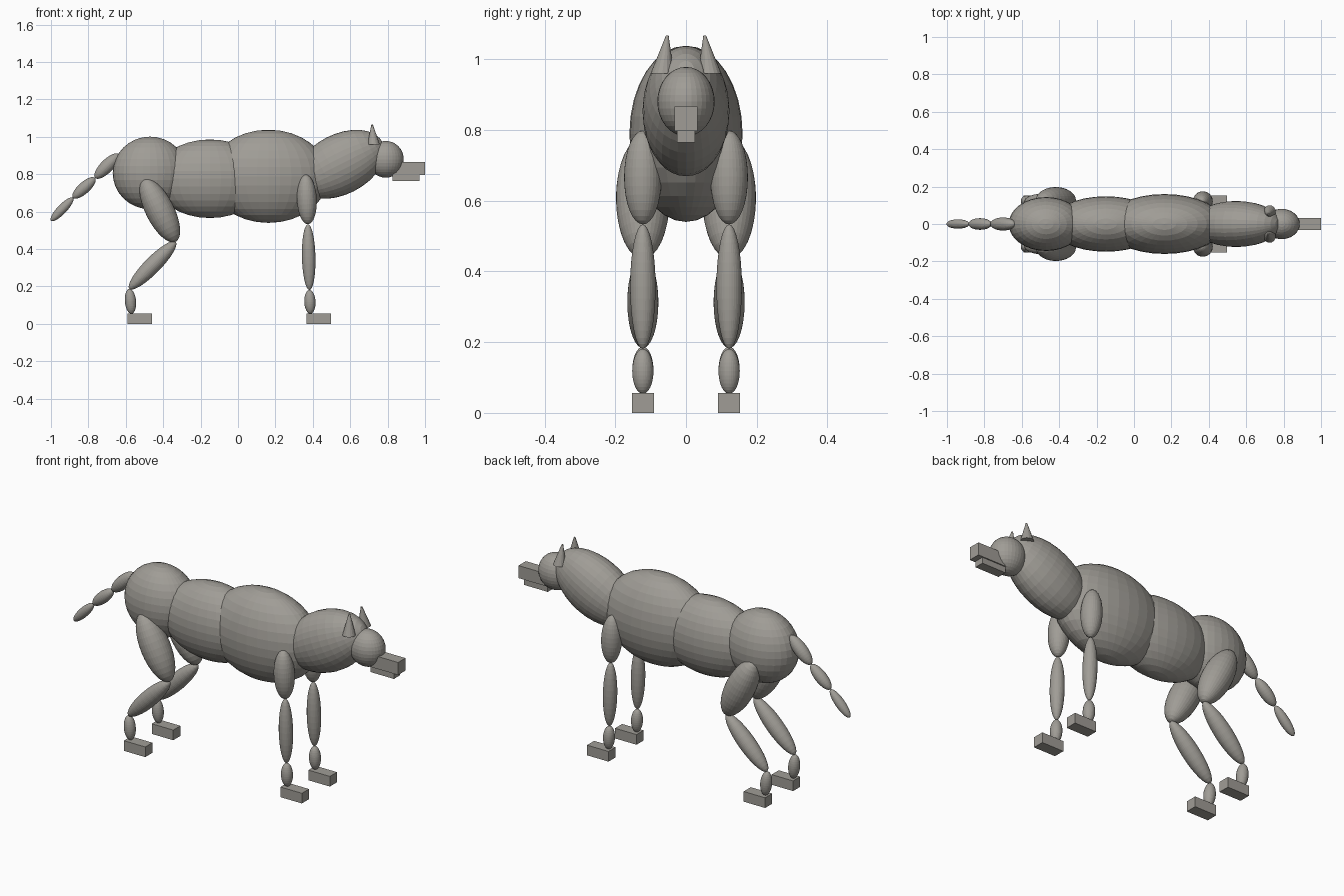
import bpy
import bmesh
from mathutils import Vector, Matrix

if "Cube" in bpy.data.objects:
    bpy.data.objects.remove(bpy.data.objects["Cube"], do_unlink=True)

# One warm grey for the whole animal
grey = bpy.data.materials.new("warm_grey")
grey.use_nodes = True
colour = (0.35, 0.335, 0.305, 1)
grey.diffuse_color = colour
grey.node_tree.nodes["Principled BSDF"].inputs["Base Color"].default_value = colour


def finish(name, bm):
    mesh = bpy.data.meshes.new(name)
    bm.to_mesh(mesh)
    bm.free()
    mesh.materials.append(grey)
    obj = bpy.data.objects.new(name, mesh)
    bpy.context.collection.objects.link(obj)
    return obj


def ellipsoid(name, centre, radii, turn=Matrix()):
    bm = bmesh.new()
    matrix = Matrix.Translation(centre) @ turn @ Matrix.Diagonal((*radii, 1))
    bmesh.ops.create_uvsphere(bm, u_segments=32, v_segments=16, radius=1, matrix=matrix)
    return finish(name, bm)


def segment(name, start, end, radius, width=None):
    """Ellipsoid stretched between two joints; width is its radius along y."""
    start, end = Vector(start), Vector(end)
    along = (end - start).normalized()
    side = Vector((0, 1, 0))
    turn = Matrix((side.cross(along), side, along)).transposed().to_4x4()
    radii = (radius, width or radius, (end - start).length / 2)
    return ellipsoid(name, (start + end) / 2, radii, turn)


def box(name, low, high):
    low, high = Vector(low), Vector(high)
    bm = bmesh.new()
    matrix = Matrix.Translation((low + high) / 2) @ Matrix.Diagonal((*(high - low), 1))
    bmesh.ops.create_cube(bm, size=1, matrix=matrix)
    return finish(name, bm)


def ear(name, side):
    bm = bmesh.new()
    bmesh.ops.create_cone(bm, cap_ends=True, segments=16, radius1=0.033, radius2=0.004,
                          depth=0.107, matrix=Matrix.Translation((0.725, side * 0.067, 1.013)))
    # Lean the tip inwards and back
    for v in bm.verts:
        if v.co.z > 1.013:
            v.co += Vector((-0.008, -side * 0.014, 0))
    return finish(name, bm)


# Trunk
ellipsoid("pelvis", (-0.47, 0, 0.807), (0.2, 0.144, 0.194))
ellipsoid("abdomen", (-0.15, 0, 0.776), (0.3, 0.148, 0.21))
ellipsoid("chest", (0.163, 0, 0.789), (0.32, 0.16, 0.249))
segment("neck", (0.319, 0, 0.737), (0.775, 0, 0.969), 0.161, 0.123)

# Head
ellipsoid("head", (0.79, 0, 0.88), (0.096, 0.081, 0.098))
box("muzzle", (0.82, -0.032, 0.797), (1, 0.032, 0.866))
box("lower_jaw", (0.826, -0.026, 0.765), (0.97, 0.026, 0.8))

# Tail
tail = [(-0.637, 0, 0.907), (-0.764, 0, 0.78), (-0.882, 0, 0.674), (-1, 0, 0.551)]
for i, radius in enumerate((0.035, 0.031, 0.025)):
    segment(f"tail_segment_{i + 1}", tail[i], tail[i + 1], radius)

# Joints down each leg as (x, z), segment radii, and the back edge of the foot
legs = {
    "front": ([(0.362, 0.798), (0.374, 0.533), (0.382, 0.181), (0.387, 0.054)],
              (0.053, 0.036, 0.03), 0.366),
    "hind": ([(-0.503, 0.775), (-0.333, 0.439), (-0.581, 0.187), (-0.569, 0.054)],
             (0.076, 0.044, 0.03), -0.59),
}
for side_name, side in (("left", 1), ("right", -1)):
    ear(f"{side_name}_ear", side)
    y = side * 0.122
    for end_name, (joints, radii, heel) in legs.items():
        prefix = f"{side_name}_{end_name}"
        for part, a, b, r in zip(("upper_leg", "lower_leg", "ankle"), joints, joints[1:], radii):
            segment(f"{prefix}_{part}", (a[0], y, a[1]), (b[0], y, b[1]), r)
        box(f"{prefix}_foot", (heel, y - 0.031, 0), (heel + 0.131, y + 0.031, 0.056))
